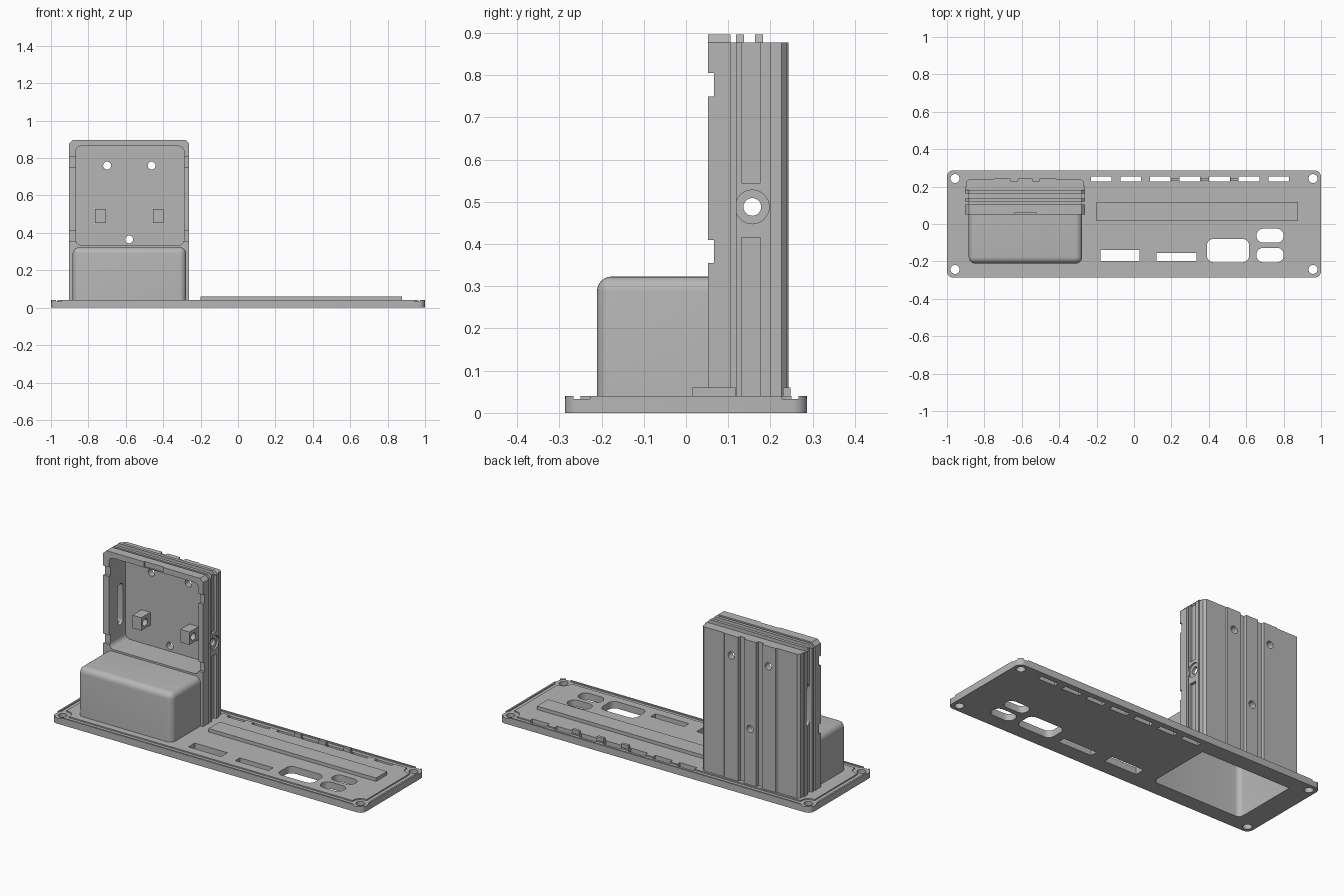
import bpy, bmesh, math
from mathutils import Vector

if "Cube" in bpy.data.objects:
    bpy.data.objects.remove(bpy.data.objects["Cube"])

grey = bpy.data.materials.new("plain grey")
grey.diffuse_color = (0.47, 0.47, 0.47, 1)
grey.use_nodes = True
grey.node_tree.nodes["Principled BSDF"].inputs["Base Color"].default_value = grey.diffuse_color
CX = -0.582          # centre line of the tower
PLACE = {'x': lambda u, v, w: (w, u, v),
         'y': lambda u, v, w: (u, w, v),
         'z': lambda u, v, w: (u, v, w)}


def finish(bm, name):
    bmesh.ops.recalc_face_normals(bm, faces=bm.faces)
    me = bpy.data.meshes.new(name)
    bm.to_mesh(me)
    bm.free()
    ob = bpy.data.objects.new(name, me)
    bpy.context.collection.objects.link(ob)
    me.materials.append(grey)
    return ob


def prism(name, pts, axis, a, b):
    """Extrude a 2D outline along an axis from a to b."""
    bm = bmesh.new()
    f = PLACE[axis]
    lo = [bm.verts.new(f(u, v, a)) for u, v in pts]
    hi = [bm.verts.new(f(u, v, b)) for u, v in pts]
    bm.faces.new(lo)
    bm.faces.new(hi)
    n = len(pts)
    for i in range(n):
        j = (i + 1) % n
        bm.faces.new((lo[i], lo[j], hi[j], hi[i]))
    return finish(bm, name)


def rrect(u0, u1, v0, v1, r=0.0, seg=6):
    if r <= 0:
        return [(u0, v0), (u1, v0), (u1, v1), (u0, v1)]
    pts = []
    for k, (cu, cv) in enumerate([(u1 - r, v1 - r), (u0 + r, v1 - r),
                                  (u0 + r, v0 + r), (u1 - r, v0 + r)]):
        for i in range(seg + 1):
            t = math.pi / 2 * (k + i / seg)
            pts.append((cu + r * math.cos(t), cv + r * math.sin(t)))
    return pts


def circle(u, v, r, n=24):
    return [(u + r * math.cos(2 * math.pi * i / n), v + r * math.sin(2 * math.pi * i / n))
            for i in range(n)]


def box(name, x0, x1, y0, y1, z0, z1):
    return prism(name, rrect(x0, x1, y0, y1), 'z', z0, z1)


def round_box(name, x0, x1, y0, y1, z0, z1, r):
    """Box with rounded front uprights and rounded top edges."""
    ob = box(name, x0, x1, y0, y1, z0, z1)
    bm = bmesh.new()
    bm.from_mesh(ob.data)
    edges = []
    for e in bm.edges:
        m = (e.verts[0].co + e.verts[1].co) / 2
        if (m.z > z1 - 1e-4 and m.y < y1 - 1e-4) or (m.y < y0 + 1e-4 and m.z > z0 + 1e-4):
            edges.append(e)
    bmesh.ops.bevel(bm, geom=edges, offset=r, segments=6, profile=0.5, affect='EDGES')
    bm.to_mesh(ob.data)
    bm.free()
    return ob


cutters = []


def cutter(ob):
    ob.hide_render = True
    cutters.append(ob)
    return ob


def cut(ob, tools):
    bpy.context.view_layer.objects.active = ob
    for t in tools:
        m = ob.modifiers.new("cut", 'BOOLEAN')
        m.operation, m.solver, m.object = 'DIFFERENCE', 'EXACT', t
        bpy.ops.object.modifier_apply(modifier=m.name)


# base plate: slab, raised centre and thin border lip
plate = prism("base_plate", rrect(-1, 1, -0.287, 0.287, 0.035), 'z', 0, 0.033)
deck = prism("plate_deck", rrect(-0.965, 0.965, -0.25, 0.25, 0.02), 'z', 0.033, 0.04)
lip = prism("plate_lip", rrect(-1, 1, -0.287, 0.287, 0.035), 'z', 0.033, 0.04)
cut(lip, [cutter(prism("lip_inner", rrect(-0.99, 0.99, -0.277, 0.277, 0.025), 'z', 0, 0.1))])

# corner screw holes with shallow recesses
corners = [(sx * 0.957, sy * 0.243) for sx in (-1, 1) for sy in (-1, 1)]
recesses = [cutter(prism("recess", circle(x, y, 0.046), 'z', 0.02, 0.1)) for x, y in corners]
holes = [cutter(prism("screw_hole", circle(x, y, 0.024), 'z', -0.1, 0.1)) for x, y in corners]

# openings through the plate
openings = [(-0.23 + 0.158 * i, -0.12 + 0.158 * i, 0.227, 0.255, 0) for i in range(7)]
openings += [(-0.18, 0.03, -0.198, -0.14, 0), (0.12, 0.335, -0.198, -0.155, 0),
             (0.39, 0.615, -0.205, -0.08, 0.035),
             (0.655, 0.80, -0.10, -0.025, 0.036), (0.655, 0.80, -0.205, -0.127, 0.036)]
slots = [cutter(prism("slot", rrect(*o), 'z', -0.1, 0.1)) for o in openings]
cavity = cutter(round_box("cavity", -0.867, -0.292, -0.197, 0.195, -0.1, 0.31, 0.03))
cut(plate, holes + slots + [cavity])
cut(deck, recesses + slots + [cavity])
cut(lip, recesses)

# raised bar and the small tabs between the rear slots
box("long_bar", -0.20, 0.877, 0.015, 0.117, 0.04, 0.06)
for i in range(3):
    x = 0.2 + 0.158 * i
    box("rear_tab", x, x + 0.043, 0.23, 0.247, 0.04, 0.06)

# front housing, hollow from below
housing = round_box("front_housing", -0.884, -0.277, -0.211, 0.055, 0.033, 0.323, 0.035)
cut(housing, [cavity])

# tower: half plan profile (offset from centre, depth), mirrored
half = [(0.321, 0.052), (0.321, 0.105), (0.302, 0.105), (0.302, 0.119), (0.321, 0.119),
        (0.321, 0.131), (0.305, 0.131), (0.305, 0.176), (0.321, 0.176), (0.321, 0.20),
        (0.313, 0.20), (0.313, 0.226), (0.30, 0.238), (0.17, 0.238), (0.165, 0.243),
        (0.078, 0.243), (0.074, 0.226), (0.042, 0.226), (0.038, 0.243)]
plan = [(CX + h, y) for h, y in half] + [(CX - h, y) for h, y in reversed(half)]
tower = prism("tower", plan, 'z', 0.033, 0.877)

# taller front flange and two thin ribs on top
fx = 0.321
flange = prism("flange_top", [(CX - fx, 0.877), (CX + fx, 0.877), (CX + fx - 0.02, 0.897),
                              (CX - fx + 0.02, 0.897)], 'y', 0.052, 0.105)
for y in (0.119, 0.164):
    prism("top_rib", [(CX - fx, 0.877), (CX + fx, 0.877), (CX + fx - 0.02, 0.897),
                      (CX - fx + 0.02, 0.897)], 'y', y, y + 0.018)

# open recess, back screw holes, flange notches and left side slot
tools = [cavity, cutter(prism("recess_cut", rrect(-0.867, -0.289, 0.334, 0.864, 0.03),
                              'y', 0.0, 0.205))]
for x, z in ((-0.70, 0.76), (-0.462, 0.76), (-0.582, 0.365)):
    tools.append(cutter(prism("back_hole", circle(x, z, 0.021), 'y', 0.15, 0.3)))
for z in (0.355, 0.75):
    tools.append(cutter(box("side_notch", -1, -0.1, 0.0, 0.066, z, z + 0.055)))
tools.append(cutter(prism("side_slot", rrect(0.133, 0.181, 0.43, 0.67, 0.023),
                          'x', -1, -0.8)))
cut(tower, tools)
top_notch = cutter(box("top_notch", -0.64, -0.52, 0.0, 0.058, 0.868, 1))
cut(tower, [top_notch])
cut(flange, [top_notch])

# solid pad on the right side with a counterbored hole
pad = box("side_pad", CX + 0.295, CX + 0.32, 0.131, 0.176, 0.415, 0.545)
bore = [cutter(prism("counterbore", circle(0.157, 0.488, 0.04, 32), 'x', CX + 0.31, 0)),
        cutter(prism("bore", circle(0.157, 0.488, 0.021), 'x', -0.5, 0))]
cut(tower, bore)
cut(pad, bore)

# two drilled pegs inside the recess
drill = cutter(prism("drill", circle(0.157, 0.488, 0.021), 'x', -0.8, -0.35))
for x in (-0.765, -0.455):
    peg = box("inner_peg", x, x + 0.058, 0.122, 0.206, 0.452, 0.527)
    cut(peg, [drill])

# remove helpers and shade
for c in cutters:
    bpy.data.objects.remove(c)
bpy.ops.object.select_all(action='DESELECT')
for ob in bpy.context.scene.objects:
    ob.select_set(True)
bpy.context.view_layer.objects.active = tower
bpy.ops.object.shade_smooth_by_angle(angle=math.radians(30))
